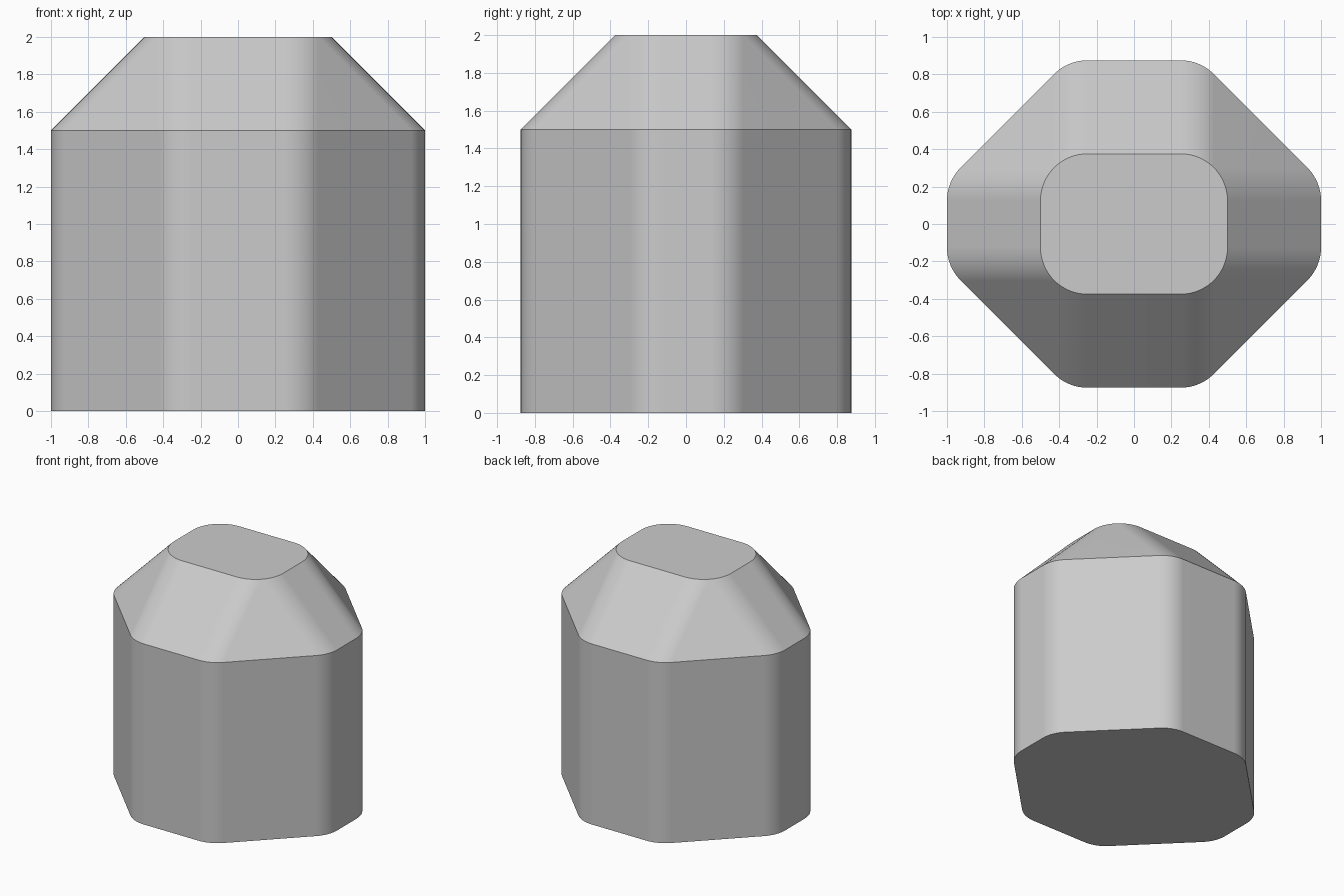
import bpy
import bmesh
from math import cos, sin, pi, radians

cube = bpy.data.objects.get("Cube")
if cube:
    bpy.data.objects.remove(cube, do_unlink=True)

RADIUS = 0.25   # corner rounding in plan
STEPS = 8       # segments per 45 degree arc


def outline(half_x, half_y):
    """Rounded plan outline: each corner is two 45 degree arcs joined by a straight run."""
    points = []
    for quadrant in range(4):
        sx = 1 if quadrant in (0, 3) else -1
        sy = 1 if quadrant < 2 else -1
        for arc in range(2):
            # odd quadrants begin on the y side, even ones on the x side
            near_x = arc == quadrant % 2
            cx = half_x - RADIUS if near_x else RADIUS
            cy = half_y - 2 * RADIUS - (half_y - 0.375) + 0.25 if near_x else half_y - RADIUS
            for i in range(STEPS + 1):
                a = (quadrant * 2 + arc + i / STEPS) * pi / 4
                points.append((sx * cx + RADIUS * cos(a), sy * cy + RADIUS * sin(a)))
    return points


# Stacked outlines: base, shoulder, flat top
bm = bmesh.new()
rings = []
for half_x, half_y, z in ((1, 0.875, 0), (1, 0.875, 1.5), (0.5, 0.375, 2)):
    rings.append([bm.verts.new((x, y, z)) for x, y in outline(half_x, half_y)])

# Walls, sloped shoulder and end caps
count = len(rings[0])
for low, high in zip(rings, rings[1:]):
    for i in range(count):
        j = (i + 1) % count
        bm.faces.new((low[i], low[j], high[j], high[i]))
bm.faces.new(rings[0][::-1])
bm.faces.new(rings[-1])
bmesh.ops.remove_doubles(bm, verts=bm.verts, dist=0.0001)
bmesh.ops.recalc_face_normals(bm, faces=bm.faces)

mesh = bpy.data.meshes.new("tapered_block")
bm.to_mesh(mesh)
bm.free()
block = bpy.data.objects.new("tapered_block", mesh)
bpy.context.collection.objects.link(block)

# Plain grey finish
grey = bpy.data.materials.new("light_grey")
grey.use_nodes = True
colour = (0.6, 0.6, 0.6, 1)
grey.diffuse_color = colour
grey.node_tree.nodes["Principled BSDF"].inputs["Base Color"].default_value = colour
mesh.materials.append(grey)

# Smooth corners, crisp rims, flat broad faces
bpy.ops.object.select_all(action="DESELECT")
block.select_set(True)
bpy.context.view_layer.objects.active = block
bpy.ops.object.shade_smooth_by_angle(angle=radians(30))
weighted = block.modifiers.new("flat_broad_faces", "WEIGHTED_NORMAL")
weighted.keep_sharp = True
